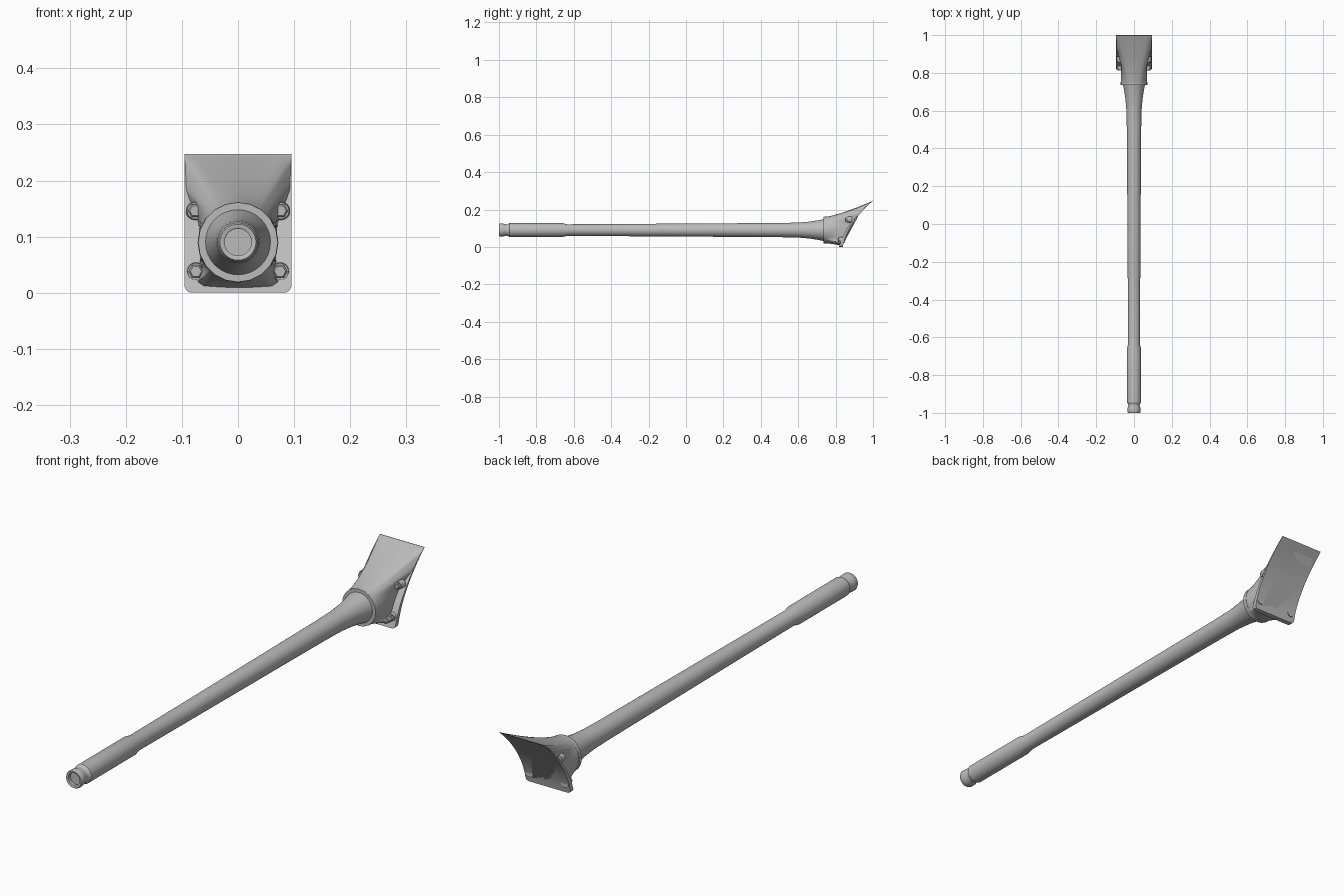
import bpy, math
from mathutils import Vector

if "Cube" in bpy.data.objects:
    bpy.data.objects.remove(bpy.data.objects["Cube"], do_unlink=True)

AXIS = 0.09          # height of the barrel axis
COLLAR = 0.742       # where the shield body meets the collar

steel = bpy.data.materials.new("grey steel")
steel.use_nodes = True
steel.diffuse_color = (0.5, 0.5, 0.5, 1)
steel.node_tree.nodes["Principled BSDF"].inputs["Base Color"].default_value = (0.5, 0.5, 0.5, 1)


def build(name, verts, faces, angle=35):
    mesh = bpy.data.meshes.new(name)
    mesh.from_pydata(verts, [], faces)
    mesh.materials.append(steel)
    obj = bpy.data.objects.new(name, mesh)
    bpy.context.collection.objects.link(obj)
    bpy.ops.object.select_all(action='DESELECT')
    obj.select_set(True)
    bpy.context.view_layer.objects.active = obj
    bpy.ops.object.mode_set(mode='EDIT')
    bpy.ops.mesh.select_all(action='SELECT')
    bpy.ops.mesh.normals_make_consistent(inside=False)
    bpy.ops.object.mode_set(mode='OBJECT')
    bpy.ops.object.shade_smooth_by_angle(angle=math.radians(angle))
    return obj


def loft(name, rings, angle=35):
    """Bridge equal closed rings and cap both ends."""
    n = len(rings[0])
    verts = [p for ring in rings for p in ring]
    faces = [(k * n + i, k * n + (i + 1) % n, (k + 1) * n + (i + 1) % n, (k + 1) * n + i)
             for k in range(len(rings) - 1) for i in range(n)]
    faces += [tuple(range(n)), tuple(range(len(verts) - n, len(verts)))]
    return build(name, verts, faces, angle)


def turned(name, profile, sides, x=0, z=AXIS, angle=35):
    """Round part along y from (y, radius) pairs."""
    steps = [2 * math.pi * i / sides for i in range(sides)]
    return loft(name, [[(x + r * math.cos(a), y, z + r * math.sin(a)) for a in steps]
                       for y, r in profile], angle)


def back_y(z):
    """Concave rear curve of the shield."""
    return 0.838 + 0.176 * z + 1.94 * z * z


# Barrel with recessed bore, muzzle lip, sleeve and flared root
turned("barrel", [
    (-0.985, 0.024), (-0.998, 0.024), (-1.0, 0.027), (-1.0, 0.032), (-0.994, 0.035),
    (-0.975, 0.034), (-0.962, 0.030), (-0.953, 0.031), (-0.945, 0.037), (-0.66, 0.037),
    (-0.635, 0.031), (-0.3, 0.033), (0.2, 0.036), (0.5, 0.038), (0.6, 0.040),
    (0.66, 0.045), (0.71, 0.053), (0.745, 0.060)], 32)

# Collar ring
turned("collar", [(0.735, 0.058), (0.735, 0.071), (0.752, 0.072), (0.752, 0.058)], 20)

# Shield plate: thin curved slab with rounded lower corners
sections = []
for z, w in [(0.0, 0.084), (0.003, 0.091), (0.01, 0.095)] + [(0.01 + 0.237 * i / 14, 0.095)
                                                          for i in range(1, 15)]:
    rear = back_y(z)
    front = rear - 0.002 - 0.018 * (1 - z / 0.247)
    sections.append([(-w, front, z), (w, front, z), (w, rear, z), (-w, rear, z)])
loft("shield_plate", sections)

# Shield body: round at the collar, widening to the plate, waisted at the bolts
half = [(0, 0.006), (0.065, 0.006), (0.077, 0.014), (0.069, 0.035), (0.068, 0.09),
        (0.071, 0.125), (0.087, 0.165), (0.094, 0.185), (0.095, 0.245), (0, 0.245)]
side = [Vector(a).lerp(Vector(b), i / 4) for a, b in zip(half, half[1:]) for i in range(4)]
side.append(Vector(half[-1]))
outline = side + [Vector((-p.x, p.y)) for p in side[-2:0:-1]]
rings = []
for k in range(9):
    t = k / 8
    ring = []
    for p in outline:
        d = (p - Vector((0, AXIS))).normalized() * 0.070 + Vector((0, AXIS))
        q = d.lerp(p, t ** 1.3)
        ring.append((q.x, COLLAR + (back_y(p.y) - 0.002 - COLLAR) * t, q.y))
    rings.append(ring)
loft("shield_body", rings, 50)

# Hexagonal bolts on raised bosses
for tag, x, z, y in [("upper", 0.076, 0.146, 0.853), ("lower", 0.075, 0.038, 0.812)]:
    for word, s in [("left", 1), ("right", -1)]:
        turned(f"{tag}_{word}_bolt", [(y, 0.010), (y + 0.003, 0.013), (y + 0.03, 0.013)],
               6, s * x, z, 20)
        turned(f"{tag}_{word}_boss", [(y + 0.011, 0.015), (y + 0.035, 0.017)], 16, s * x, z)
